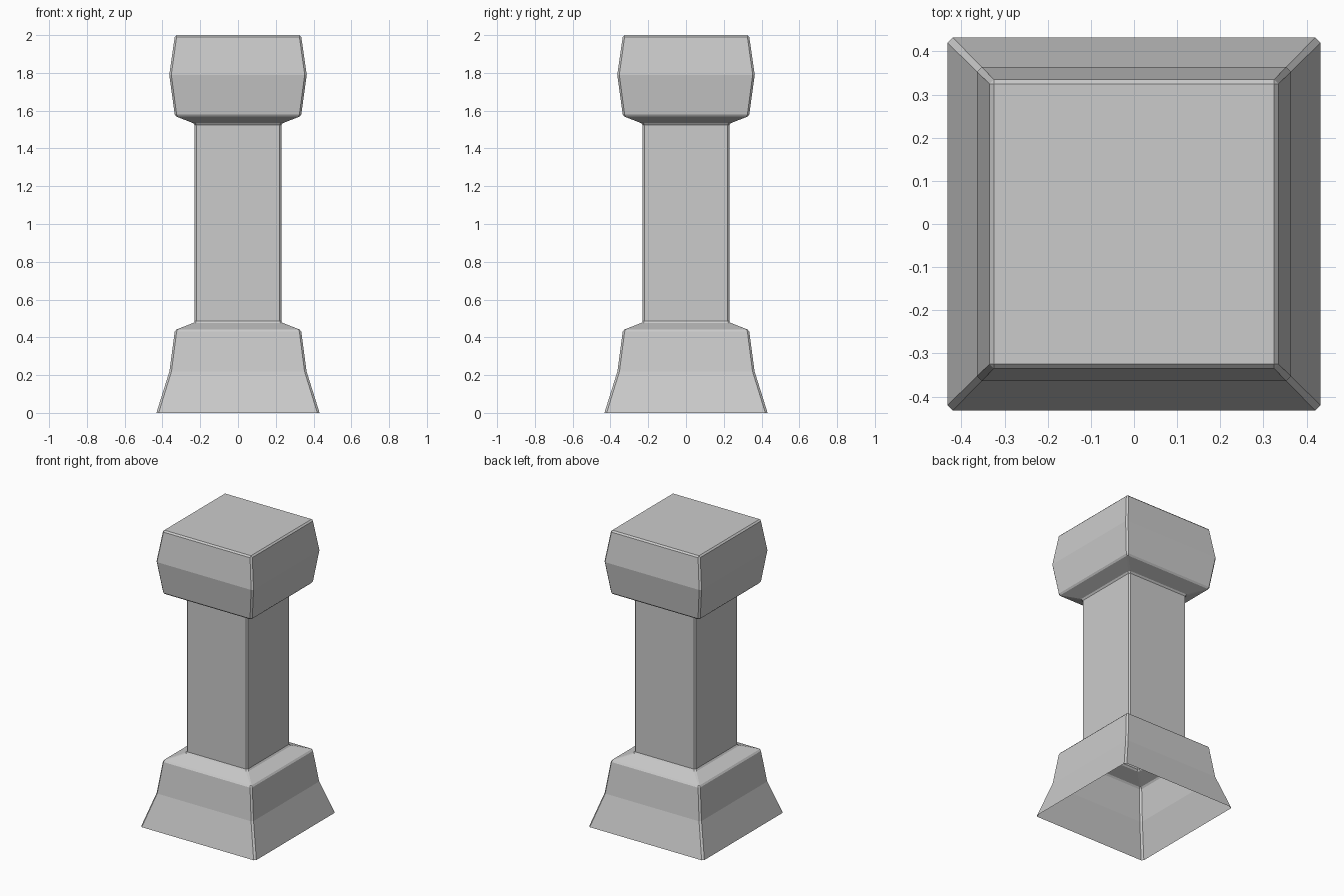
import bpy
import bmesh

if "Cube" in bpy.data.objects:
    bpy.data.objects.remove(bpy.data.objects["Cube"])

# Side profile: half width, height, corner chamfer
PROFILE = [
    (0.432, 0.0, 0.012), (0.363, 0.22, 0.011),            # flared foot
    (0.335, 0.43, 0.01), (0.327, 0.441, 0.006),           # base shoulder
    (0.237, 0.476, 0.012), (0.229, 0.487, 0.01),          # into the shaft
    (0.229, 1.523, 0.01), (0.237, 1.534, 0.012),          # out of the shaft
    (0.327, 1.569, 0.006), (0.335, 1.58, 0.01),           # cap underside
    (0.364, 1.79, 0.011), (0.335, 1.99, 0.01), (0.325, 2.0, 0.0),  # cap
]


def ring(bm, h, z, c):
    """Square loop with chamfered corners."""
    k = h - c
    pts = [(h, -k), (h, k), (k, h), (-k, h), (-h, k), (-h, -k), (-k, -h), (k, -h)]
    return [bm.verts.new((x, y, z)) for x, y in pts]


# Pillar shell, open at the bottom
bm = bmesh.new()
rings = [ring(bm, *p) for p in PROFILE]
for lower, upper in zip(rings, rings[1:]):
    for i in range(8):
        j = (i + 1) % 8
        bm.faces.new((lower[i], lower[j], upper[j], upper[i]))
bm.faces.new(rings[-1])
bmesh.ops.remove_doubles(bm, verts=bm.verts, dist=0.0005)
mesh = bpy.data.meshes.new("pillar")
bm.to_mesh(mesh)
bm.free()
bpy.context.collection.objects.link(bpy.data.objects.new("pillar", mesh))
